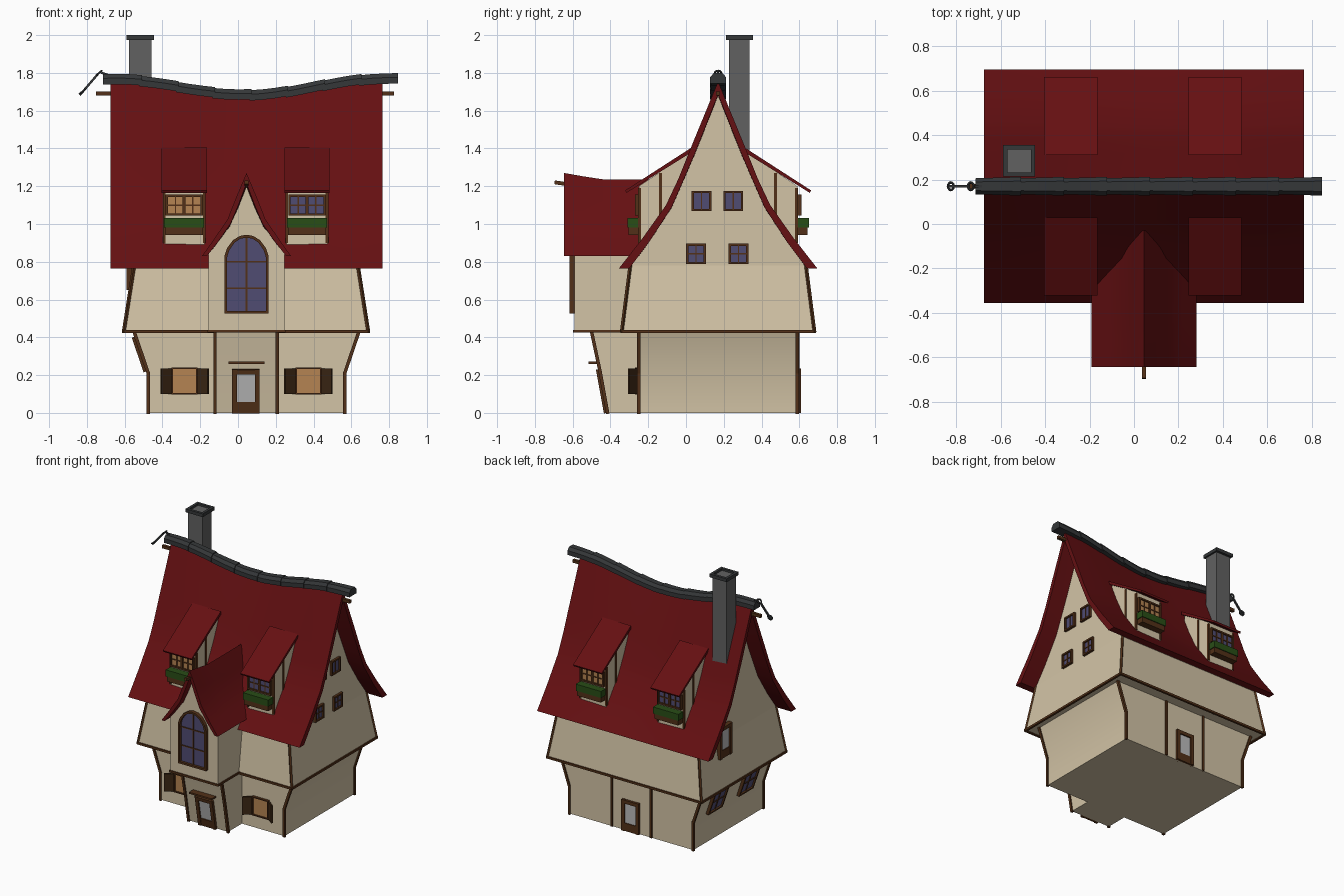
import bpy, bmesh
from math import radians, cos, pi, atan
from mathutils import Matrix, Vector

if "Cube" in bpy.data.objects:
    bpy.data.objects.remove(bpy.data.objects["Cube"])


def material(name, r, g, b):
    m = bpy.data.materials.new(name)
    m.use_nodes = True
    m.diffuse_color = (r, g, b, 1)
    m.node_tree.nodes["Principled BSDF"].inputs["Base Color"].default_value = (r, g, b, 1)
    return m


CREAM = material("cream plaster", .65, .55, .38)
RED = material("red roof", .13, .005, .006)
SLATE = material("dark slate", .035, .038, .04)
STONE = material("chimney grey", .12, .12, .12)
BROWN = material("brown timber", .085, .03, .009)
DARK = material("dark timber", .045, .02, .007)
AMBER = material("lit window", .46, .23, .085)
BLUE = material("blue glass", .08, .072, .17)
GREEN = material("plant green", .022, .075, .008)
PALE = material("pale glass", .5, .5, .5)
CX, CY = .045, .17   # middle of the house


def finish(name, bm, mat):
    bmesh.ops.recalc_face_normals(bm, faces=bm.faces)
    me = bpy.data.meshes.new(name)
    bm.to_mesh(me)
    bm.free()
    me.materials.append(mat)
    ob = bpy.data.objects.new(name, me)
    bpy.context.collection.objects.link(ob)
    return ob


def loft(name, rings, mat, wrap=False):
    """Skin closed rings; cap both ends, or join the last to the first."""
    bm = bmesh.new()
    vs = [[bm.verts.new(p) for p in r] for r in rings]
    n = len(vs[0])
    for a, b in zip(vs, vs[1:] + ([vs[0]] if wrap else [])):
        for i in range(n):
            j = (i + 1) % n
            bm.faces.new((a[i], a[j], b[j], b[i]))
    if not wrap:
        bm.faces.new(vs[0])
        bm.faces.new(vs[-1])
    return finish(name, bm, mat)


def boxes(name, mat, items, M=Matrix()):
    """Boxes given as (centre, size), placed by M."""
    bm = bmesh.new()
    for c, s in items:
        bmesh.ops.create_cube(bm, size=1, matrix=M @ Matrix.Translation(c) @ Matrix.Diagonal((*s, 1)))
    return finish(name, bm, mat)


def beams(name, mat, paths, w):
    """Square beams along polylines."""
    bm = bmesh.new()
    for path in paths:
        for a, b in zip(path, path[1:]):
            a, b = Vector(a), Vector(b)
            q = (b - a).to_track_quat('Z', 'Y').to_matrix().to_4x4()
            size = Matrix.Diagonal((w, w, (b - a).length + w * .6, 1))
            bmesh.ops.create_cube(bm, size=1, matrix=Matrix.Translation((a + b) / 2) @ q @ size)
    return finish(name, bm, mat)


def rect(x0, x1, y0, y1, z):
    return [(x0, y0, z), (x1, y0, z), (x1, y1, z), (x0, y1, z)]


def facing(pos, turn=0, tilt=0):
    """Local -y looks outward; positive tilt leans the top outward."""
    return Matrix.Translation(pos) @ Matrix.Rotation(radians(turn), 4, 'Z') @ Matrix.Rotation(tilt, 4, 'X')


def window(name, M, w, h, pane, cols=2, rows=1, t=.014):
    boxes(name + "_pane", pane, [((0, 0, 0), (w, .012, h))], M)
    bars = [((s * w / 2, 0, 0), (t, .034, h + t)) for s in (-1, 1)]
    bars += [((0, 0, s * h / 2), (w, .034, t)) for s in (-1, 1)]
    bars += [((w * (i / cols - .5), 0, 0), (t * .6, .022, h)) for i in range(1, cols)]
    bars += [((0, 0, h * (i / rows - .5)), (w, .022, t * .6)) for i in range(1, rows)]
    boxes(name + "_frame", BROWN, bars, M)


def door(name, M):
    boxes(name + "_glass", PALE, [((0, 0, .13), (.11, .014, .16))], M)
    boxes(name + "_frame", BROWN, [((-.06, 0, .118), (.026, .034, .236)), ((.06, 0, .118), (.026, .034, .236)),
                                   ((0, 0, .222), (.1, .034, .026)), ((0, 0, .03), (.1, .026, .06))], M)


# Walls: flared ground floor and overhanging upper floor
ground = [rect(-.475, .565, -.25, .59, 0), rect(-.475, .565, -.25, .59, .21), rect(-.55, .64, -.25, .59, .43)]
upper = [rect(-.605, .69, -.34, .68, .43), rect(-.55, .635, -.295, .635, .78)]
smooth = [loft("ground_floor_walls", ground, CREAM), loft("upper_floor_walls", upper, CREAM)]
beams("ground_corner_posts", BROWN, [[r[i] for r in ground] for i in range(4)], .018)
beams("upper_corner_posts", BROWN, [[r[i] for r in upper] for i in range(4)], .014)
beams("floor_trim", BROWN, [upper[0] + upper[0][:1]], .016)

# Main roof with a sagging ridge
OUTER = [(.525, .765), (.4, .925), (.276, 1.1), (.21, 1.24), (.15, 1.39), (0, 1.755)]
INNER = [(.47, .765), (.365, .905), (.245, 1.09), (.18, 1.24), (.12, 1.38), (0, 1.685)]


def sag(x):
    return .0425 * (1 + cos(pi * min(1, abs(x - CX) / .72)))


def section(x, half):
    pts = half + [(-d, z) for d, z in half[-2::-1]]
    return [(x, CY + d, z - sag(x) * (z - .765)) for d, z in pts]


def stations(a, b, n):
    return [a + (b - a) * i / n for i in range(n + 1)]


smooth.append(loft("main_roof", [section(x, OUTER) + section(x, INNER)[::-1]
                                 for x in stations(-.675, .765, 24)], RED))
smooth.append(loft("gable_walls", [section(x, INNER) for x in stations(-.55, .635, 20)], CREAM))
beams("ridge_beam_ends", BROWN, [[(-.745, CY, 1.69), (-.55, CY, 1.69)], [(.62, CY, 1.69), (.82, CY, 1.69)]], .022)

# Ridge cap in overlapping lengths
xs = stations(-.715, .835, 8)
for i, (a, b) in enumerate(zip(xs, xs[1:])):
    rings = []
    for k in range(4):
        x = a + (b + .012 - a) * k / 3
        w, top = .036 + .002 * k, 1.793 - sag(x) + .002 * k
        half = [(-w, -.055), (-w, -.022), (-w * .55, 0)]
        rings.append([(x, CY + d, top + z) for d, z in half + [(-d, z) for d, z in half[::-1]]])
    smooth.append(loft(f"ridge_cap_{i + 1}", rings, SLATE))

# Ridge finial
beams("finial_rods", SLATE, [[(-.835, CY, 1.685), (-.745, CY, 1.79)], [(-.72, CY, 1.8), (-.69, CY, 1.79)]], .012)
for name, x, z in (("finial_ring", -.735, 1.8), ("finial_tip", -.825, 1.7)):
    bpy.ops.mesh.primitive_torus_add(location=(x, CY, z), rotation=(0, radians(-40), 0), major_segments=12,
                                     minor_segments=6, major_radius=.017, minor_radius=.006)
    bpy.context.object.name = name
    bpy.context.object.data.materials.append(SLATE)

# Chimney
boxes("chimney_stack", STONE, [((-.5175, .282, 1.64), (.12, .11, .69))])
out, hole = (-.59, -.445, .213, .355), (-.57, -.465, .233, .335)
loft("chimney_cap", [rect(*out, 1.975), rect(*out, 2), rect(*hole, 2), rect(*hole, 1.975)], SLATE, wrap=True)

# Dormers, two on each slope
for side, where in ((-1, "front"), (1, "back")):
    for cx, pane, hand in ((-.285, AMBER if side < 0 else BLUE, "right"),
                           (.365, BLUE if side < 0 else AMBER, "left")):
        name = f"{where}_{hand}_dormer"

        def slab(pts, hw):
            return [[(cx + s * hw, CY + side * d, z) for d, z in pts] for s in (-1, 1)]
        loft(name + "_walls", slab([(.42, .88), (.42, 1.2), (.16, 1.375), (.16, 1.1)], .108), CREAM)
        loft(name + "_roof", slab([(.485, 1.165), (.492, 1.178), (.14, 1.405), (.14, 1.38)], .12), RED)
        posts = []
        for s in (-1, 1):
            for d, lo, hi in ((.305, 1.03, 1.27), (.415, .9, 1.19)):
                posts.append(((cx + s * .106, CY + side * d, (lo + hi) / 2), (.014, .016, hi - lo)))
        boxes(name + "_posts", BROWN, posts)
        M = facing((cx, CY + side * .424, 1.1), 0 if side < 0 else 180)
        window(name + "_window", M, .185, .1, pane, 4, 2, .012)
        boxes(name + "_sill_bar", BROWN, [((0, 0, 0), (.016, .03, .1))], M)
        boxes(name + "_planter", BROWN, [((0, -.025, -.138), (.2, .05, .04))], M)
        boxes(name + "_plants", GREEN, [((0, -.028, -.094), (.212, .056, .05))], M)

# Front bay: leaning porch below, gabled room above
porch = [rect(-.122, .208, y, -.2, z) for y, z in ((-.415, 0), (-.455, .22), (-.5, .43))]
smooth.append(loft("porch_walls", porch, CREAM))
beams("porch_posts", BROWN, [[r[i] for r in porch] for i in (0, 1)], .018)
door("front_door", facing((.042, -.418, 0), 0, atan(.04 / .22)))
boxes("door_canopy", BROWN, [((.045, -.487, .266), (.19, .06, .012))])


def mirrored(half, y, lift=0):
    pts = half + [(-d, z) for d, z in half[-2::-1]]
    return [(CX + d, y, z + lift * max(0, (z - .83) / .44)) for d, z in pts]


bay = [(.2, .43), (.2, .86), (.09, .985), (.043, 1.09), (0, 1.2)]
loft("bay_walls", [mirrored(bay, y) for y in (-.59, -.15)], CREAM)
bay_out = [(.236, .83), (.17, .915), (.1, 1.01), (.053, 1.12), (0, 1.235)]
bay_in = [(.21, .83), (.15, .9), (.083, .99), (.038, 1.09), (0, 1.185)]
smooth.append(loft("bay_roof", [mirrored(bay_out, y, e) + mirrored(bay_in, y, e)[::-1]
                                for y, e in ((-.645, .038), (-.54, .018), (-.43, 0), (-.03, 0))], RED))
beams("bay_trim", BROWN, [[(-.155, -.34, .432), (-.155, -.59, .432), (.245, -.59, .432), (.245, -.34, .432)]], .015)
beams("bay_ridge_beam", BROWN, [[(CX, -.69, 1.22), (CX, -.56, 1.2)]], .02)

# Arched bay window
arch = [(.117, .525), (.117, .83), (.103, .872), (.072, .914), (.035, .937), (0, .943)]
inner = [(d * .88, .73 + (z - .73) * .93) for d, z in arch]
loft("arched_window_frame", [mirrored(arch, -.585), mirrored(arch, -.617),
                             mirrored(inner, -.617), mirrored(inner, -.585)], BROWN, wrap=True)
loft("arched_window_pane", [mirrored(inner, -.585), mirrored(inner, -.598)], BLUE)
boxes("arched_window_bars", BROWN, [((CX, -.598, .73), (.008, .01, .4))]
      + [((CX, -.598, z), (.21, .01, .008)) for z in (.66, .8)])

# Ground floor front windows with half-open shutters
for cx, hand in ((-.2825, "right"), (.3725, "left")):
    M = facing((cx, -.252, .168))
    window(f"{hand}_front_window", M, .13, .135, AMBER, 1, 1, .008)
    for s in (-1, 1):
        hinge = M @ Matrix.Translation((s * .068, -.008, 0)) @ Matrix.Rotation(s * radians(-37), 4, 'Z')
        boxes(f"{hand}_shutter_{'inner' if s * cx < 0 else 'outer'}", DARK,
              [((s * .036, 0, 0), (.072, .012, .135))], hinge)

# Back door with wall posts
door("back_door", facing((CX, .592, 0), 180))
boxes("back_posts", BROWN, [((x, .59, .215), (.016, .02, .43)) for x in (-.122, .208)])

# Side windows
for y, z, rows in ((.082, 1.122, 1), (.25, 1.122, 1), (.053, .842, 2), (.278, .842, 2)):
    window(f"left_gable_window_{round(y * 1000)}", facing((.636, y, z), 90), .092, .096, BLUE, 2, rows, .012)
for y in (.36, -.01):
    window(f"right_side_window_{'back' if y > .1 else 'front'}",
           facing((-.515, y, .312), -90, atan(.075 / .22)), .16, .18, BLUE, 2, 2)
door("right_gable_door", facing((-.572, .355, .65), -90))

# Smooth shading on curved parts only
for ob in bpy.context.selected_objects:
    ob.select_set(False)
for ob in smooth:
    ob.select_set(True)
bpy.context.view_layer.objects.active = smooth[0]
bpy.ops.object.shade_smooth_by_angle(angle=radians(30))
